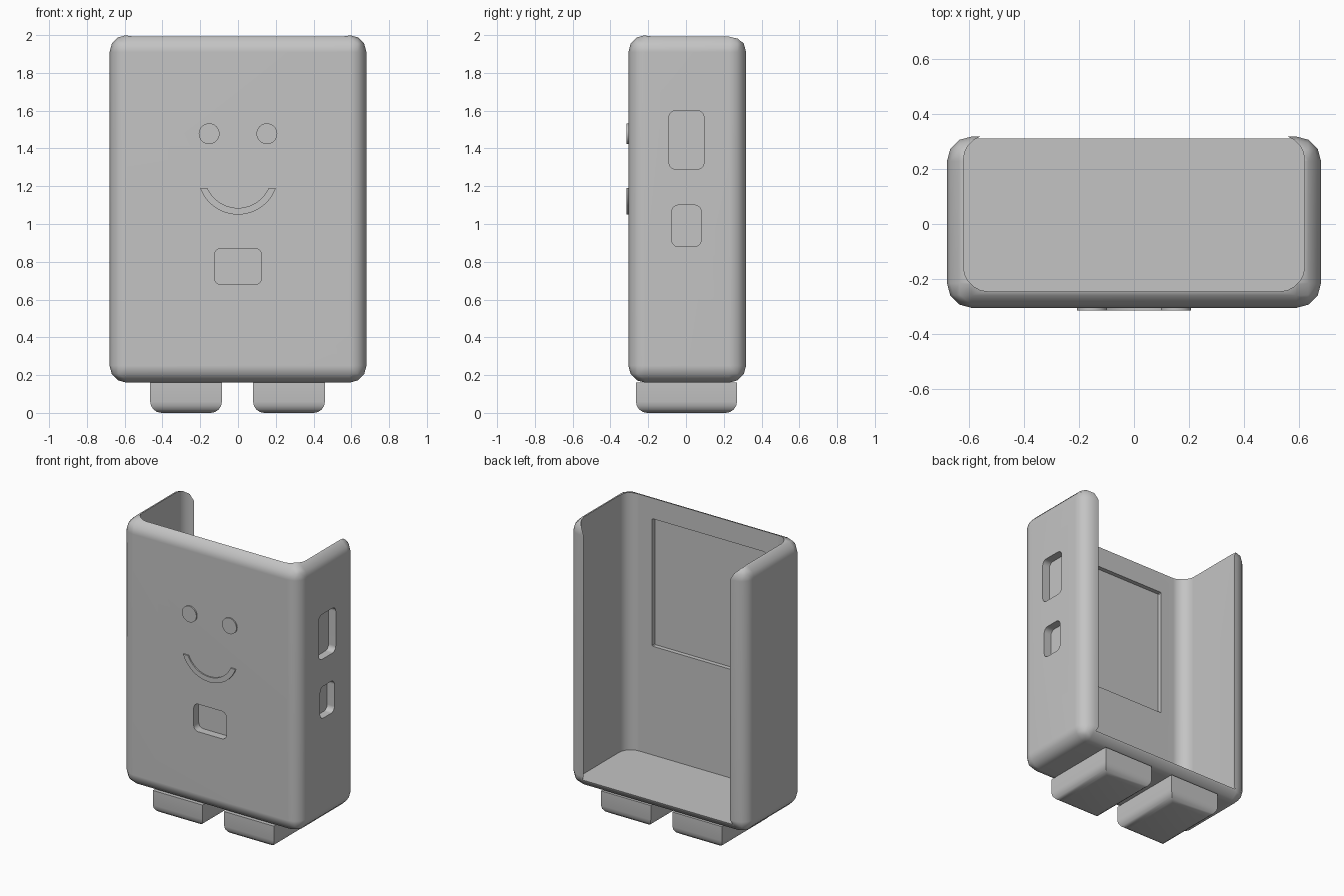
import bpy, bmesh
from math import sin, cos, pi, asin, radians
from mathutils import Vector

if "Cube" in bpy.data.objects:
    bpy.data.objects.remove(bpy.data.objects["Cube"])

GREY = (0.55, 0.55, 0.55, 1)
grey = bpy.data.materials.new("plain grey")
grey.use_nodes = True
grey.diffuse_color = GREY
grey.node_tree.nodes["Principled BSDF"].inputs["Base Color"].default_value = GREY


def add_object(name, bm):
    bmesh.ops.recalc_face_normals(bm, faces=bm.faces)
    mesh = bpy.data.meshes.new(name)
    bm.to_mesh(mesh)
    bm.free()
    mesh.materials.append(grey)
    obj = bpy.data.objects.new(name, mesh)
    bpy.context.collection.objects.link(obj)
    return obj


def activate(obj):
    bpy.ops.object.select_all(action='DESELECT')
    obj.select_set(True)
    bpy.context.view_layer.objects.active = obj


def smooth(obj):
    activate(obj)
    bpy.ops.object.shade_smooth_by_angle(angle=radians(40))


def box(lo, hi, radius, segments, edge_rule):
    """Box between two corners; edges passing the rule are rounded."""
    lo, hi = Vector(lo), Vector(hi)
    bm = bmesh.new()
    bmesh.ops.create_cube(bm, size=1)
    for v in bm.verts:
        v.co = Vector(((lo + hi) / 2)[i] + v.co[i] * (hi - lo)[i] for i in range(3))
    edges = [e for e in bm.edges if edge_rule(e)]
    bmesh.ops.bevel(bm, geom=edges, offset=radius, segments=segments,
                    profile=0.5, affect='EDGES')
    return bm


def rounded_rect(u0, u1, v0, v1, r, steps=5):
    pts = []
    corners = [(u1 - r, v1 - r), (u0 + r, v1 - r), (u0 + r, v0 + r), (u1 - r, v0 + r)]
    for k, (cu, cv) in enumerate(corners):
        for i in range(steps + 1):
            a = (k + i / steps) * pi / 2
            pts.append((cu + r * cos(a), cv + r * sin(a)))
    return pts


def prism(outline, axis, start, end):
    """Extrude a 2D outline along the x, y or z axis."""
    place = {'x': lambda u, v, d: (d, u, v),
             'y': lambda u, v, d: (u, d, v),
             'z': lambda u, v, d: (u, v, d)}[axis]
    bm = bmesh.new()
    rings = [[bm.verts.new(place(u, v, d)) for u, v in outline] for d in (start, end)]
    n = len(outline)
    for ring in rings:
        bm.faces.new(ring)
    for i in range(n):
        j = (i + 1) % n
        bm.faces.new((rings[0][i], rings[0][j], rings[1][j], rings[1][i]))
    return bm


def carve(obj, bm):
    cutter = add_object("cutter", bm)
    cutter.hide_render = True
    mod = obj.modifiers.new("carve", 'BOOLEAN')
    mod.operation = 'DIFFERENCE'
    mod.solver = 'EXACT'
    mod.object = cutter
    activate(obj)
    bpy.ops.object.modifier_apply(modifier=mod.name)
    bpy.data.objects.remove(cutter)


# Case: rounded box, open at the back and the top
FRONT, BACK, SIDE = -0.305, 0.318, 0.68
case = add_object("case", box((-SIDE, FRONT, 0.16), (SIDE, BACK, 2.0), 0.09, 3,
                              lambda e: True))
carve(case, prism(rounded_rect(-0.62, 0.62, -0.245, 0.323, 0.09), 'z', 0.22, 2.2))

# Screen recess inside the front wall
carve(case, prism(rounded_rect(-0.43, 0.43, 0.97, 1.85, 0.005, 1), 'y', -0.275, -0.2))

# Front socket and the two side sockets
carve(case, prism(rounded_rect(-0.125, 0.125, 0.68, 0.87, 0.035), 'y', -0.4, -0.25))
for y0, y1, z0, z1 in ((-0.09, 0.095, 1.29, 1.60), (-0.075, 0.08, 0.88, 1.10)):
    carve(case, prism(rounded_rect(y0, y1, z0, z1, 0.035), 'x', 0.625, 0.8))
smooth(case)
weighted = case.modifiers.new("even shading", 'WEIGHTED_NORMAL')
weighted.keep_sharp = True

# Eyes: thin raised discs
for side, x in (("left", 0.153), ("right", -0.153)):
    disc = [(x + 0.055 * cos(i * pi / 16), 1.478 + 0.055 * sin(i * pi / 16))
            for i in range(32)]
    smooth(add_object(side + "_eye", prism(disc, 'y', -0.314, -0.3)))


# Mouth: thin raised arc with level ends
def arc(radius, centre_z=1.263, top_z=1.19, steps=20):
    a = asin((centre_z - top_z) / radius)
    angles = [pi + a + (pi - 2 * a) * i / steps for i in range(steps + 1)]
    return [(radius * cos(t), centre_z + radius * sin(t)) for t in angles]


smooth(add_object("mouth", prism(arc(0.213) + arc(0.178)[::-1], 'y', -0.314, -0.3)))

# Feet: blocks with rounded lower edges
for side, x in (("left", 0.27), ("right", -0.275)):
    foot = add_object(side + "_foot",
                      box((x - 0.19, -0.265, 0), (x + 0.19, 0.27, 0.16), 0.06, 4,
                          lambda e: all(v.co.z < 0.01 for v in e.verts)))
    smooth(foot)
